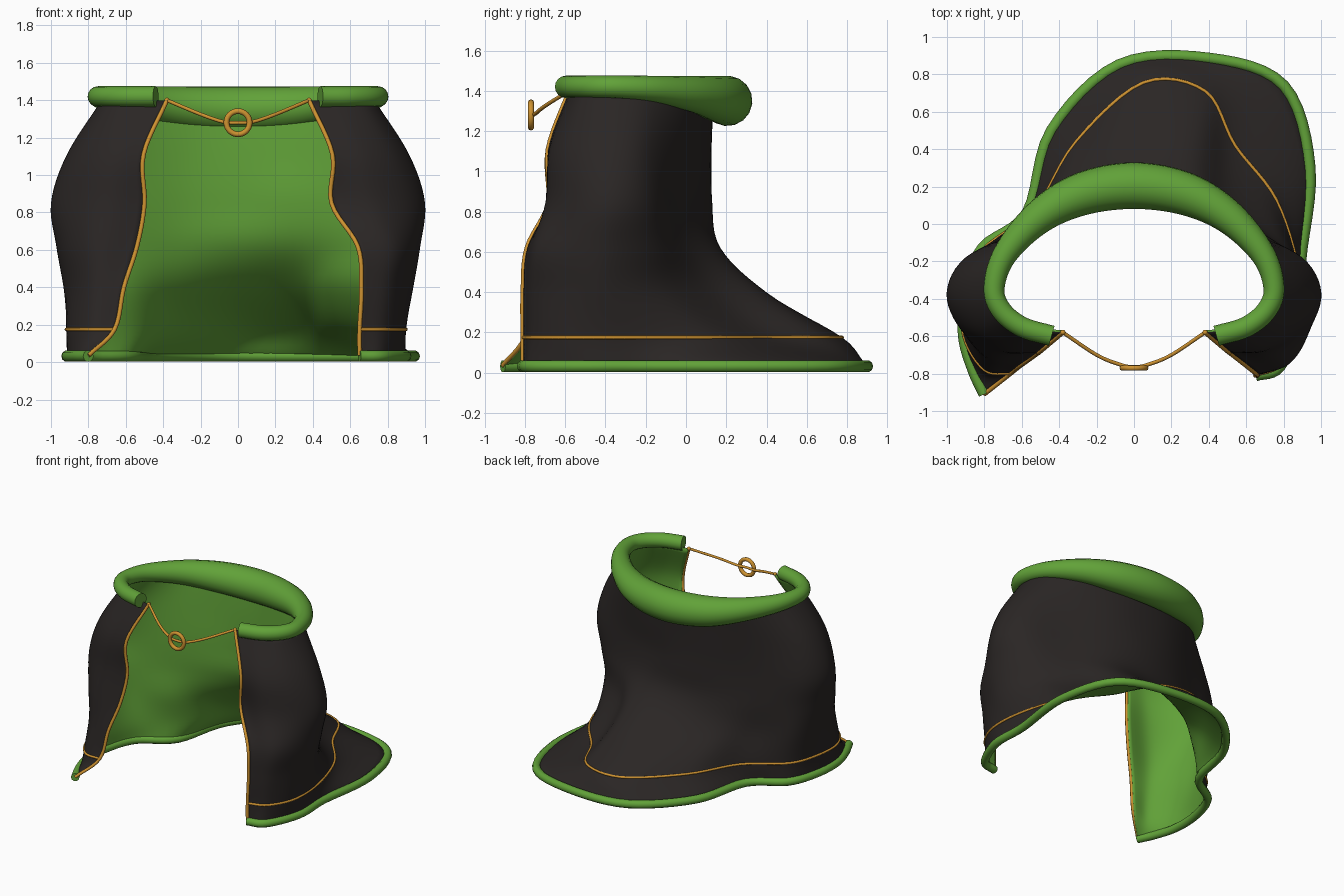
import bpy, math
from mathutils import Vector

if "Cube" in bpy.data.objects:
    bpy.data.objects.remove(bpy.data.objects["Cube"])


def material(name, rgb):
    m = bpy.data.materials.new(name)
    m.diffuse_color = (*rgb, 1)
    m.use_nodes = True
    m.node_tree.nodes["Principled BSDF"].inputs["Base Color"].default_value = m.diffuse_color
    return m


GREEN = material("green", (0.12, 0.36, 0.04))
BLACK = material("black", (0.023, 0.019, 0.018))
GOLD = material("gold", (0.62, 0.29, 0.03))


def spline(pts, n):
    """Smooth path through pts, n steps per span."""
    p = [Vector(q) for q in pts]
    p = [2 * p[0] - p[1]] + p + [2 * p[-1] - p[-2]]
    out = []
    for a, b, c, d in zip(p, p[1:], p[2:], p[3:]):
        for k in range(n):
            t = k / n
            out.append(0.5 * (2 * b + (c - a) * t + (2 * a - 5 * b + 4 * c - d) * t**2
                              + (3 * b - a - 3 * c + d) * t**3))
    return out + [p[-2]]


def tube(name, pts, radius, mat, sides=3):
    """Round tube along pts; radius is a number or one value per point."""
    cu = bpy.data.curves.new(name, 'CURVE')
    cu.dimensions = '3D'
    cu.bevel_depth = 1
    cu.bevel_resolution = sides
    cu.use_fill_caps = True
    s = cu.splines.new('POLY')
    s.points.add(len(pts) - 1)
    for i, q in enumerate(pts):
        s.points[i].co = (*q, 1)
        s.points[i].radius = radius[i] if isinstance(radius, list) else radius
    ob = bpy.data.objects.new(name, cu)
    bpy.context.collection.objects.link(ob)
    cu.materials.append(mat)
    bpy.ops.object.select_all(action='DESELECT')
    ob.select_set(True)
    bpy.context.view_layer.objects.active = ob
    bpy.ops.object.convert(target='MESH')
    bpy.ops.object.shade_smooth_by_angle(angle=math.radians(50))
    return ob


def mirrored(half):
    return half + [(-q[0], *q[1:]) for q in reversed(half[:-1])]


# Plan outlines, from left front edge around the back to right front edge
neck = mirrored([(-.38, -.58), (-.55, -.56), (-.68, -.5), (-.73, -.36),
                 (-.69, -.18), (-.5, .02), (-.26, .11), (0, .14)])
shoulder = mirrored([(-.505, -.685), (-.68, -.665), (-.84, -.56), (-.915, -.38),
                     (-.85, -.2), (-.58, -.03), (-.28, .095), (0, .127)])
chest = mirrored([(-.5, -.68), (-.72, -.69), (-.92, -.56), (-1, -.37),
                  (-.9, -.18), (-.6, -.04), (-.28, .09), (0, .13)])
waist = [(-.54, -.71), (-.76, -.72), (-.92, -.57), (-.97, -.37), (-.87, -.17),
         (-.6, -.03), (-.3, .1), (.02, .165), (.3, .15), (.58, 0),
         (.85, -.16), (.97, -.37), (.94, -.57), (.83, -.74), (.64, -.79)]
skirt = [(-.61, -.76), (-.78, -.74), (-.9, -.57), (-.93, -.37), (-.84, -.15),
         (-.57, -.01), (-.34, .18), (0, .36), (.3, .38), (.5, .14),
         (.8, -.12), (.93, -.37), (.91, -.57), (.81, -.75), (.66, -.81)]
band = [(-.66, -.8), (-.8, -.78), (-.91, -.6), (-.9, -.37), (-.81, -.14),
        (-.53, .08), (-.31, .44), (.05, .755), (.38, .71), (.54, .42),
        (.76, .13), (.88, -.25), (.89, -.55), (.79, -.75), (.65, -.81)]
hem = [(-.8, -.91), (-.86, -.78), (-.91, -.6), (-.9, -.37), (-.81, -.13),
       (-.57, .06), (-.44, .5), (-.08, .85), (.4, .885), (.8, .74),
       (.94, .3), (.89, -.2), (.89, -.5), (.78, -.76), (.65, -.81)]
levels = [(neck, 1.40), (shoulder, 1.11), (chest, .85), (waist, .62),
          (skirt, .4), (band, .175), (hem, .035)]

# Cloak body: black outside, green lining
STEPS = 6
rings = [spline([(x, y, z) for x, y in sec], STEPS) for sec, z in levels]
columns = [spline(col, STEPS) for col in zip(*rings)]
nj, ni = len(columns), len(columns[0])
verts = [columns[j][i] for i in range(ni) for j in range(nj)]
faces = [(i * nj + j, i * nj + j + 1, (i + 1) * nj + j + 1, (i + 1) * nj + j)
         for i in range(ni - 1) for j in range(nj - 1)]
me = bpy.data.meshes.new("cloak")
me.from_pydata(verts, [], faces)
me.materials.append(BLACK)
me.materials.append(GREEN)
cloak = bpy.data.objects.new("cloak", me)
bpy.context.collection.objects.link(cloak)
for f in me.polygons:
    f.use_smooth = True
sol = cloak.modifiers.new("lining", 'SOLIDIFY')
sol.thickness = 0.012
sol.offset = -1
sol.material_offset = 1
sol.material_offset_rim = 1

# Hem roll and gold stitched band
tube("hem_roll", [(p.x, p.y, .032) for p in rings[-1]], .031, GREEN)
tube("hem_band", rings[-2], .009, GOLD, 2)

# Gold piping on both front edges
tube("left_front_piping", columns[0], .012, GOLD, 2)
tube("right_front_piping", columns[-1], .012, GOLD, 2)

# Collar roll as (x, y, radius): flat on top, thick and drooping at the back
collar = spline(mirrored([(-.44, -.598, .055), (-.6, -.55, .055), (-.71, -.46, .055),
                          (-.748, -.34, .056), (-.688, -.16, .066), (-.51, .035, .09),
                          (-.28, .16, .115), (0, .205, .125)]), 8)
tube("collar_roll", [(x, y, 1.475 - r) for x, y, r in collar],
     [r for x, y, r in collar], GREEN, 6)

# Clasp cord, end knobs and ring
cord = mirrored([(-.38, -.58, 1.4), (-.2, -.70, 1.325), (-.08, -.75, 1.285), (0, -.765, 1.28)])
tube("clasp_cord", spline(cord, 8), .010, GOLD, 2)
for side, name in ((-1, "left_knob"), (1, "right_knob")):
    bpy.ops.mesh.primitive_uv_sphere_add(segments=12, ring_count=8, radius=.014,
                                         location=(.38 * side, -.58, 1.4))
    bpy.context.object.name = name
    bpy.context.object.data.materials.append(GOLD)
    bpy.ops.object.shade_smooth()
bpy.ops.mesh.primitive_torus_add(major_radius=.062, minor_radius=.015, major_segments=32,
                                 minor_segments=10, location=(0, -.77, 1.28),
                                 rotation=(math.pi / 2, 0, 0))
bpy.context.object.name = "clasp_ring"
bpy.context.object.data.materials.append(GOLD)
bpy.ops.object.shade_smooth()
